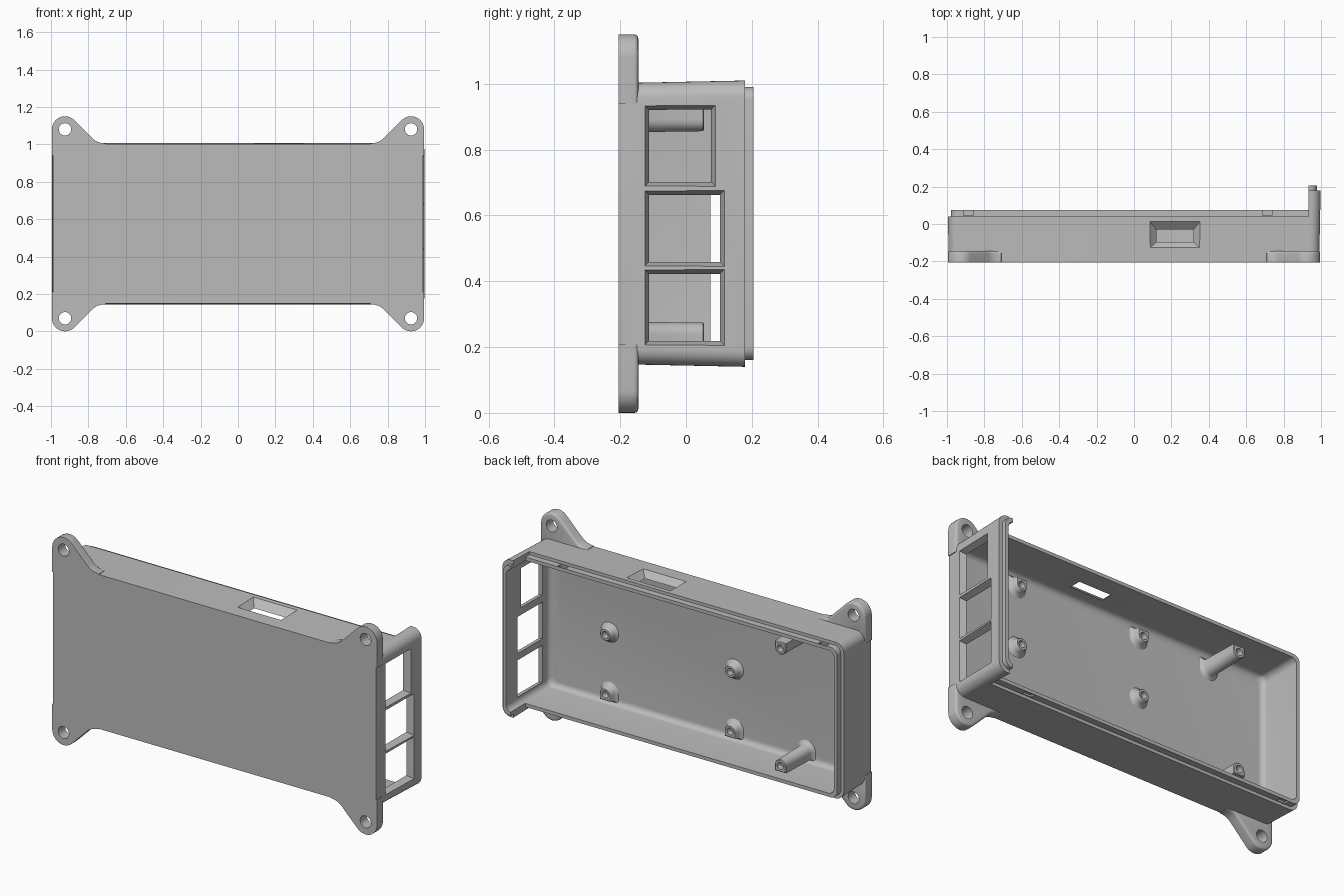
import bpy, bmesh, math
from math import sin, cos, pi

if "Cube" in bpy.data.objects:
    bpy.data.objects.remove(bpy.data.objects["Cube"])

grey = bpy.data.materials.new("plain grey")
grey.diffuse_color = (0.5, 0.5, 0.5, 1)
grey.use_nodes = True
grey.node_tree.nodes["Principled BSDF"].inputs["Base Color"].default_value = grey.diffuse_color


def loft(name, rings):
    """Closed solid through rings of equal point count."""
    bm = bmesh.new()
    rows = [[bm.verts.new(p) for p in ring] for ring in rings]
    n = len(rows[0])
    for a, b in zip(rows, rows[1:]):
        for i in range(n):
            bm.faces.new((a[i], a[(i + 1) % n], b[(i + 1) % n], b[i]))
    bm.faces.new(rows[0])
    bm.faces.new(rows[-1])
    bmesh.ops.recalc_face_normals(bm, faces=bm.faces)
    me = bpy.data.meshes.new(name)
    bm.to_mesh(me)
    bm.free()
    me.materials.append(grey)
    ob = bpy.data.objects.new(name, me)
    bpy.context.collection.objects.link(ob)
    return ob


def rrect(y, inset, r=0.05):
    """Rounded rectangle of the box outline at depth y."""
    hx, hz, pts = 0.995 - inset, 0.432 - inset, []
    for k, (sx, sz) in enumerate(((1, 1), (-1, 1), (-1, -1), (1, -1))):
        for i in range(9):
            a = (k + i / 8) * pi / 2
            pts.append((sx * (hx - r) + r * cos(a), y, 0.575 + sz * (hz - r) + r * sin(a)))
    return pts


def box(x0, x1, y0, y1, z0, z1):
    return loft("cutter", [[(x0, y0, z), (x1, y0, z), (x1, y1, z), (x0, y1, z)] for z in (z0, z1)])


def combine(ob, other, op='DIFFERENCE'):
    m = ob.modifiers.new("bool", 'BOOLEAN')
    m.operation, m.solver, m.object = op, 'EXACT', other
    bpy.context.view_layer.objects.active = ob
    bpy.ops.object.modifier_apply(modifier=m.name)
    bpy.data.objects.remove(other)


def smooth(ob):
    bpy.ops.object.select_all(action='DESELECT')
    ob.select_set(True)
    bpy.context.view_layer.objects.active = ob
    bpy.ops.object.shade_smooth_by_angle(angle=math.radians(35))


# Enclosure shell: drafted body, low everywhere except the right end
shell = loft("enclosure_shell", [rrect(-0.205, 0.005), rrect(0.18, -0.003)])
combine(shell, box(-1.2, 0.932, 0.04, 0.5, -0.2, 1.4))

# Stepped lip around the back rim
lip = loft("lip", [rrect(0.0, 0.017, 0.04), rrect(0.205, 0.017, 0.04)])
combine(lip, box(-1.2, 0.932, 0.075, 0.5, -0.2, 1.4))
combine(shell, lip, 'UNION')

# Cavity with a filleted floor
F = 0.03
steps = [i * pi / 12 for i in range(7)]
cavity = loft("cutter", [rrect(-0.175 + F * (1 - cos(a)), 0.037 + F * (1 - sin(a)), 0.035)
                         for a in steps] + [rrect(0.4, 0.035, 0.035)])
combine(shell, cavity)

# Three tapered port openings in the right wall
for y1, z0, z1 in ((0.09, 0.688, 0.935), (0.117, 0.445, 0.676), (0.117, 0.205, 0.436)):
    rings = []
    for x in (0.93, 1.03):
        d = 0.015 * (0.997 - x) / 0.042
        rings.append([(x, -0.126 + d, z0 + d), (x, y1 - d, z0 + d),
                      (x, y1 - d, z1 - d), (x, -0.126 + d, z1 - d)])
    combine(shell, loft("cutter", rings))

# Funnel window in the top wall
rings = []
for z in (0.955, 1.03):
    t = (1.008 - z) / 0.038
    xa, xb, ya, yb = 0.083 + 0.037 * t, 0.355 - 0.037 * t, -0.13 + 0.035 * t, 0.015 - 0.045 * t
    rings.append([(xa, ya, z), (xb, ya, z), (xb, yb, z), (xa, yb, z)])
combine(shell, loft("cutter", rings))

# Small catch recesses in the lip, top and bottom
for x in (-0.885, 0.712):
    for s in (1, -1):
        zs = sorted((0.575 + s * 0.405, 0.575 + s * 0.46))
        combine(shell, box(x - 0.026, x + 0.026, 0.046, 0.071, *zs))
smooth(shell)

# Mounting ears at the four corners
outline = [(0.995, 0.94), (0.995, 1.08)]
outline += [(0.925 + 0.07 * cos(a), 1.08 + 0.07 * sin(a))
            for a in [i * pi / 16 for i in range(1, 13)]]
outline += [(0.785, 1.039), (0.77, 1.025), (0.753, 1.014), (0.733, 1.008), (0.71, 1.005),
            (0.70, 0.985), (0.945, 0.985), (0.965, 0.94)]
for sx, side in ((1, "right"), (-1, "left")):
    for sz, level in ((1, "top"), (-1, "bottom")):
        def place(x, y, z):
            return (sx * x, y, 0.575 + sz * (z - 0.575))
        ear = loft(f"mounting_ear_{level}_{side}",
                   [[place(x, y, z) for x, z in outline] for y in (-0.205, -0.145)])
        bm = bmesh.new()
        bm.from_mesh(ear.data)
        rim = [e for e in bm.edges if all(v.co.y > -0.15 for v in e.verts)]
        bmesh.ops.bevel(bm, geom=rim, offset=0.012, segments=3, profile=0.5, affect='EDGES')
        bm.to_mesh(ear.data)
        bm.free()
        hole = loft("cutter", [[place(0.925 + 0.033 * cos(i * pi / 16), y, 1.08 + 0.033 * sin(i * pi / 16))
                                for i in range(32)] for y in (-0.3, 0.0)])
        combine(ear, hole)
        smooth(ear)


def post(name, x, z, top, flat):
    """Screw post with flared foot and blind hole; flat = side (+1/-1) squared off, 0 = round."""
    def ring(y, r, d_shape=True):
        pts = []
        for i in range(32):
            c, s = cos(i * pi / 16), sin(i * pi / 16)
            k = r / max(abs(c), abs(s)) if d_shape and flat * s > 0 else r
            pts.append((x + k * c, y, z + k * s))
        return pts
    foot = [ring(-0.18, 0.062), ring(-0.174, 0.054), ring(-0.167, 0.043), ring(-0.156, 0.037)]
    ob = loft(name, foot + [ring(top - 0.004, 0.034), ring(top, 0.030),
                            ring(top, 0.019, False), ring(top - 0.03, 0.017, False)])
    smooth(ob)


# Six short board posts and two tall lid posts
for x, col in ((0.59, "right"), (-0.175, "left")):
    for z, flat, row in ((0.24, -1, "lower"), (0.57, 0, "middle"), (0.9, 1, "upper")):
        post(f"short_post_{row}_{col}", x, z, -0.135, flat)
post("tall_post_lower", -0.616, 0.24, 0.055, -1)
post("tall_post_upper", -0.616, 0.89, 0.055, 1)
